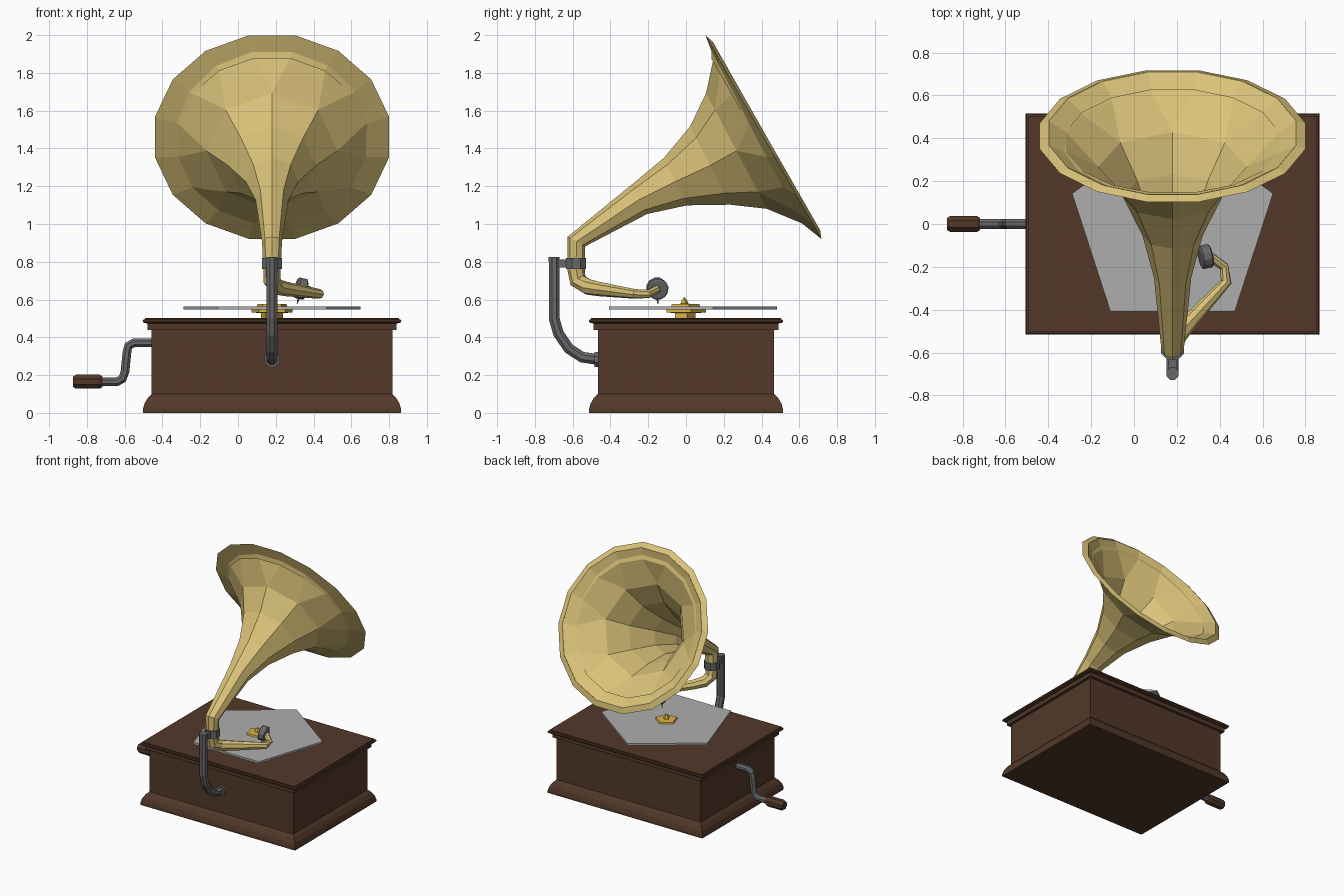
import bpy, bmesh, math
from mathutils import Vector

if "Cube" in bpy.data.objects:
    bpy.data.objects.remove(bpy.data.objects["Cube"])

CX = 0.18  # centre of the cabinet and horn


def material(name, rgb):
    m = bpy.data.materials.new(name)
    m.diffuse_color = (*rgb, 1)
    m.use_nodes = True
    m.node_tree.nodes["Principled BSDF"].inputs["Base Color"].default_value = m.diffuse_color
    return m


wood = material("wood", (0.085, 0.04, 0.022))
brass = material("brass", (0.70, 0.54, 0.19))
gold = material("gold", (0.70, 0.43, 0.06))
steel = material("steel", (0.14, 0.14, 0.145))
silver = material("silver", (0.42, 0.42, 0.42))


def finish(name, bm, mat, smooth=None):
    bmesh.ops.remove_doubles(bm, verts=bm.verts, dist=0.0005)
    bmesh.ops.recalc_face_normals(bm, faces=bm.faces)
    me = bpy.data.meshes.new(name)
    bm.to_mesh(me)
    bm.free()
    ob = bpy.data.objects.new(name, me)
    bpy.context.collection.objects.link(ob)
    me.materials.append(mat)
    if smooth:
        bpy.context.view_layer.objects.active = ob
        ob.select_set(True)
        bpy.ops.object.shade_smooth_by_angle(angle=math.radians(smooth))
        ob.select_set(False)
    return ob


def loft(name, rings, mat, caps=(True, True), smooth=None):
    bm = bmesh.new()
    rows = [[bm.verts.new(p) for p in r] for r in rings]
    n = len(rows[0])
    for a, b in zip(rows, rows[1:]):
        for i in range(n):
            j = (i + 1) % n
            bm.faces.new((a[i], a[j], b[j], b[i]))
    if caps[0]:
        bm.faces.new(rows[0])
    if caps[1]:
        bm.faces.new(rows[-1])
    return finish(name, bm, mat, smooth)


def sweep(name, path, radii, angles, mat, up, axis=None, **kw):
    """Loft rings along a path; angles holds one list of ring angles per point."""
    pts = [Vector(p) for p in path]
    u, rings = Vector(up), []
    for k, p in enumerate(pts):
        t = Vector(axis) if axis else pts[min(k + 1, len(pts) - 1)] - pts[max(k - 1, 0)]
        if not axis and 0 < k < len(pts) - 1:
            t = (pts[k + 1] - p).normalized() + (p - pts[k - 1]).normalized()
        t.normalize()
        u = (u - t * u.dot(t)).normalized()
        v = t.cross(u)
        rings.append([p + radii[k] * (math.cos(a) * u + math.sin(a) * v) for a in angles[k]])
    return loft(name, rings, mat, **kw)


def regular(n, off=0.0):
    return [(i + off) * math.tau / n for i in range(n)]


def tube(name, path, radii, mat, sides=8, up=(0, 0, 1), off=0.5, **kw):
    if isinstance(radii, float):
        radii = [radii] * len(path)
    return sweep(name, path, radii, [regular(sides, off)] * len(path), mat, up, **kw)


def lathe(name, profile, centre, mat, sides=5):
    x, y = centre
    return tube(name, [(x, y, z) for r, z in profile], [r for r, z in profile], mat,
                sides, up=(0, 1, 0), off=0, axis=(0, 0, 1))


def rect_stack(name, profile, mat):
    """Rectangular moulding: (overhang, z) pairs around the cabinet body."""
    return loft(name, [[(CX + sx * (0.637 + o), sy * (0.467 + o), z)
                        for sx, sy in ((-1, -1), (1, -1), (1, 1), (-1, 1))]
                       for o, z in profile], mat)


# cabinet
rect_stack("cabinet_base", [(0.047, 0), (0.047, 0.018), (0.038, 0.05), (0.02, 0.08), (0.0, 0.1)], wood)
rect_stack("cabinet_body", [(0, 0.1), (0, 0.445)], wood)
rect_stack("cabinet_lid", [(0.022, 0.44), (0.022, 0.473), (0.044, 0.478), (0.048, 0.487),
                           (0.044, 0.494), (0.036, 0.496), (0.036, 0.503)], wood)

# turntable
disc_c = (CX, -0.01)
lathe("turntable_hub", [(0.06, 0.50), (0.06, 0.528), (0.115, 0.532), (0.115, 0.547)], disc_c, gold)
lathe("record", [(0.493, 0.548), (0.493, 0.564)], disc_c, silver)
lathe("spindle", [(0.085, 0.563), (0.08, 0.576), (0.022, 0.578), (0.018, 0.592), (0.0008, 0.614)],
      disc_c, gold)

# horn and tone arm: lip, rim, flare, neck, bend, arm
split = [k * math.pi / 4 + s * math.pi / 16 for k in range(8) for s in (-1, 1)]
merged = [k * math.pi / 4 for k in range(8) for s in (-1, 1)]
horn = [(CX, 0.424, 1.468, 0.588), (CX, 0.41, 1.46, 0.632), (CX, 0.38, 1.443, 0.507),
        (CX, 0.267, 1.387, 0.346), (CX, 0.128, 1.31, 0.233), (CX, -0.055, 1.225, 0.14),
        (CX, -0.25, 1.128, 0.087), (CX, -0.58, 0.907, 0.053), (CX, -0.582, 0.76, 0.046),
        (CX, -0.572, 0.70, 0.046), (0.205, -0.52, 0.667, 0.043), (0.26, -0.455, 0.655, 0.038),
        (0.43, -0.27, 0.63, 0.026), (0.42, -0.20, 0.63, 0.023), (0.36, -0.155, 0.655, 0.022)]
sweep("horn_and_arm", [h[:3] for h in horn], [h[3] for h in horn],
      [split] * 3 + [merged] * (len(horn) - 3), brass, (0, -0.5, 0.866), caps=(False, True))
sweep("horn_inner_lip", [horn[0][:3], horn[2][:3]], [0.588, 0.507], [split] * 2, brass,
      (0, -0.5, 0.866), caps=(False, False))

# sound box and needle
s, d = Vector((0.334, -0.152, 0.658)), Vector((0.95, 0.2, -0.2)).normalized()
tube("sound_box", [s - d * 0.026, s - d * 0.02, s + d * 0.02, s + d * 0.026],
     [0.048, 0.057, 0.057, 0.048], steel, 12)
tube("needle", [(0.325, -0.152, 0.615), (0.312, -0.148, 0.578)], [0.009, 0.002], steel, 6, up=(1, 0, 0))

# support bracket
tube("support_arm", [(CX, -0.698, 0.825), (CX, -0.698, 0.50), (CX, -0.675, 0.42), (CX, -0.62, 0.34),
                     (CX, -0.55, 0.295), (CX, -0.46, 0.282)], 0.031, steel, up=(1, 0, 0))
tube("support_flange", [(CX, -0.485, 0.283), (CX, -0.46, 0.283)], 0.042, steel)
tube("horn_collar", [(CX, -0.582, 0.762), (CX, -0.582, 0.82)], 0.058, steel, up=(1, 0, 0))
tube("collar_bar", [(CX, -0.69, 0.791), (CX, -0.61, 0.791)], 0.03, steel, 4)

# crank
tube("crank", [(-0.45, 0, 0.372), (-0.55, 0, 0.372), (-0.58, 0, 0.355), (-0.588, 0, 0.32),
               (-0.598, 0, 0.22), (-0.612, 0, 0.18), (-0.64, 0, 0.165), (-0.73, 0, 0.165)],
     0.025, steel, up=(0, 1, 0))
tube("crank_handle", [(-0.718, 0, 0.165), (-0.732, 0, 0.165), (-0.858, 0, 0.165), (-0.873, 0, 0.165)],
     [0.03, 0.04, 0.04, 0.03], wood)
